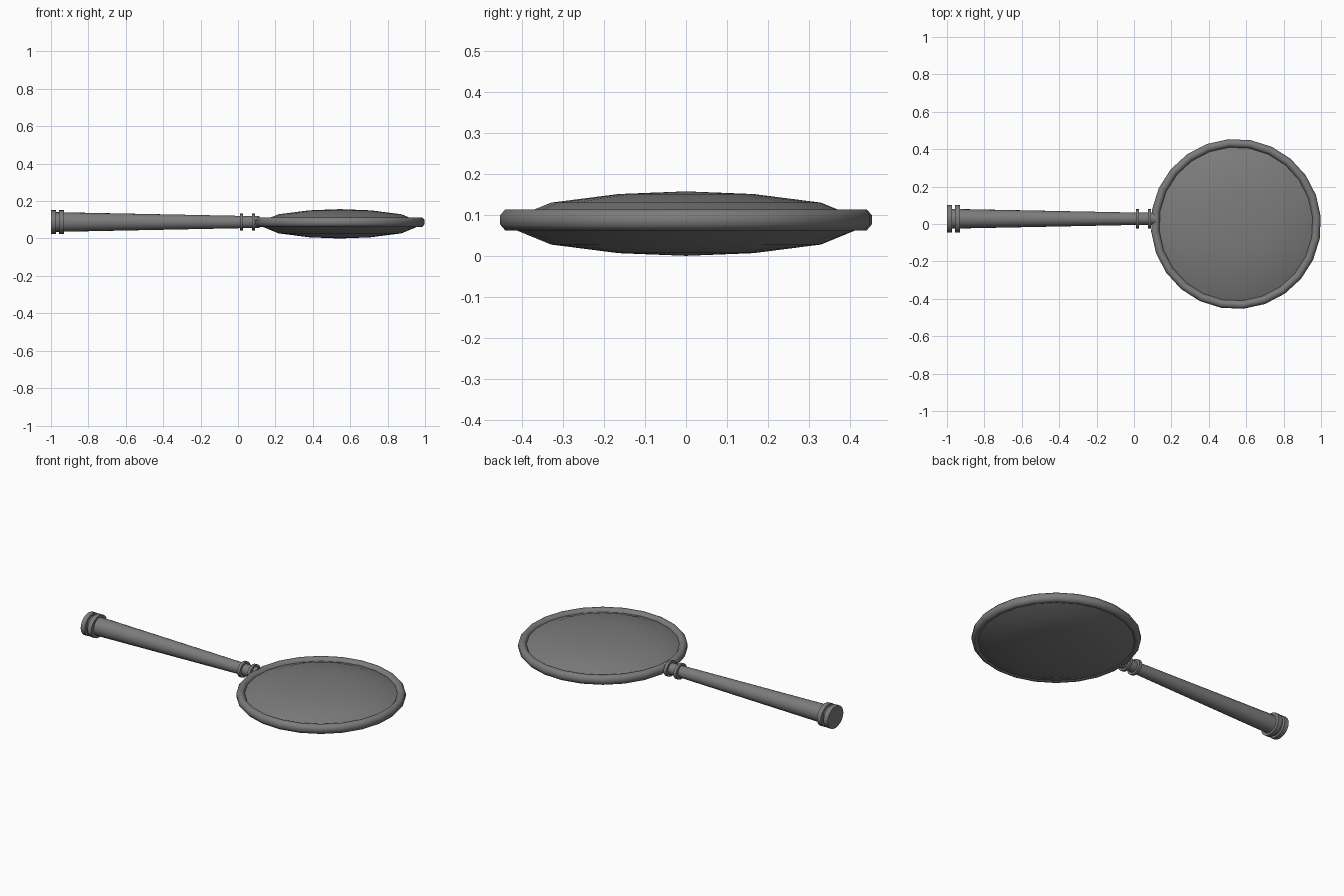
import bpy, bmesh, math
from mathutils import Matrix

if "Cube" in bpy.data.objects:
    bpy.data.objects.remove(bpy.data.objects["Cube"])

grey = bpy.data.materials.new("dark_grey")
grey.use_nodes = True
colour = (0.2, 0.2, 0.2, 1)
grey.diffuse_color = colour
grey.node_tree.nodes["Principled BSDF"].inputs["Base Color"].default_value = colour


def lathe(name, profile, sides, matrix, closed=False, angle=35):
    """Turn a (radius, height) profile around z, then place it."""
    bm = bmesh.new()
    verts = [bm.verts.new((r, 0, h)) for r, h in profile]
    pairs = list(zip(verts, verts[1:] + verts[:1]))
    edges = [bm.edges.new(p) for p in (pairs if closed else pairs[:-1])]
    bmesh.ops.spin(bm, geom=verts + edges, cent=(0, 0, 0), axis=(0, 0, 1),
                   angle=math.tau, steps=sides, use_merge=False)
    bmesh.ops.remove_doubles(bm, verts=bm.verts, dist=1e-4)
    bmesh.ops.transform(bm, matrix=matrix, verts=bm.verts)
    bmesh.ops.recalc_face_normals(bm, faces=bm.faces)
    mesh = bpy.data.meshes.new(name)
    bm.to_mesh(mesh)
    bm.free()
    mesh.materials.append(grey)
    obj = bpy.data.objects.new(name, mesh)
    bpy.context.collection.objects.link(obj)
    bpy.ops.object.select_all(action='DESELECT')
    obj.select_set(True)
    bpy.context.view_layer.objects.active = obj
    bpy.ops.object.shade_smooth_by_angle(angle=math.radians(angle))
    return obj


# Rim: eight-sided tube bent into a ring
turn = Matrix.Rotation(math.radians(5), 4, 'Z')
tube = [(0.433 + 0.0238 * math.cos(a), 0.0276 * math.sin(a))
        for a in (math.pi / 8 + k * math.pi / 4 for k in range(8))]
lathe("rim", tube, 24, Matrix.Translation((0.545, 0, 0.0875)) @ turn, closed=True, angle=60)

# Lens: shallow dome mirrored above and below
dome = [(0, 0.0785), (0.165, 0.072), (0.33, 0.051), (0.43, 0.01)]
lens = dome + [(r, -h) for r, h in reversed(dome)]
lathe("lens", lens, 24, Matrix.Translation((0.545, 0, 0.0785)) @ turn)

# Handle parts turned around the x direction
axis = Matrix.Translation((0, 0.028, 0.088)) @ Matrix.Rotation(math.pi / 2, 4, 'Y')
lathe("handle", [(0, -0.985), (0.053, -0.985), (0.033, 0.015), (0, 0.015)], 20, axis)
lathe("neck", [(0, 0.01), (0.033, 0.01), (0.033, 0.115), (0, 0.115)], 20, axis)

# Slightly flattened collars and end cap
flat = axis @ Matrix.Diagonal((0.87, 1, 1, 1))
for name, x0, x1, radius in (("end_cap", -1.0, -0.973, 0.074),
                             ("end_collar", -0.956, -0.93, 0.074),
                             ("middle_collar", 0.01, 0.027, 0.051),
                             ("front_collar", 0.075, 0.092, 0.051)):
    lathe(name, [(0, x0), (radius, x0), (radius, x1), (0, x1)], 20, flat)
